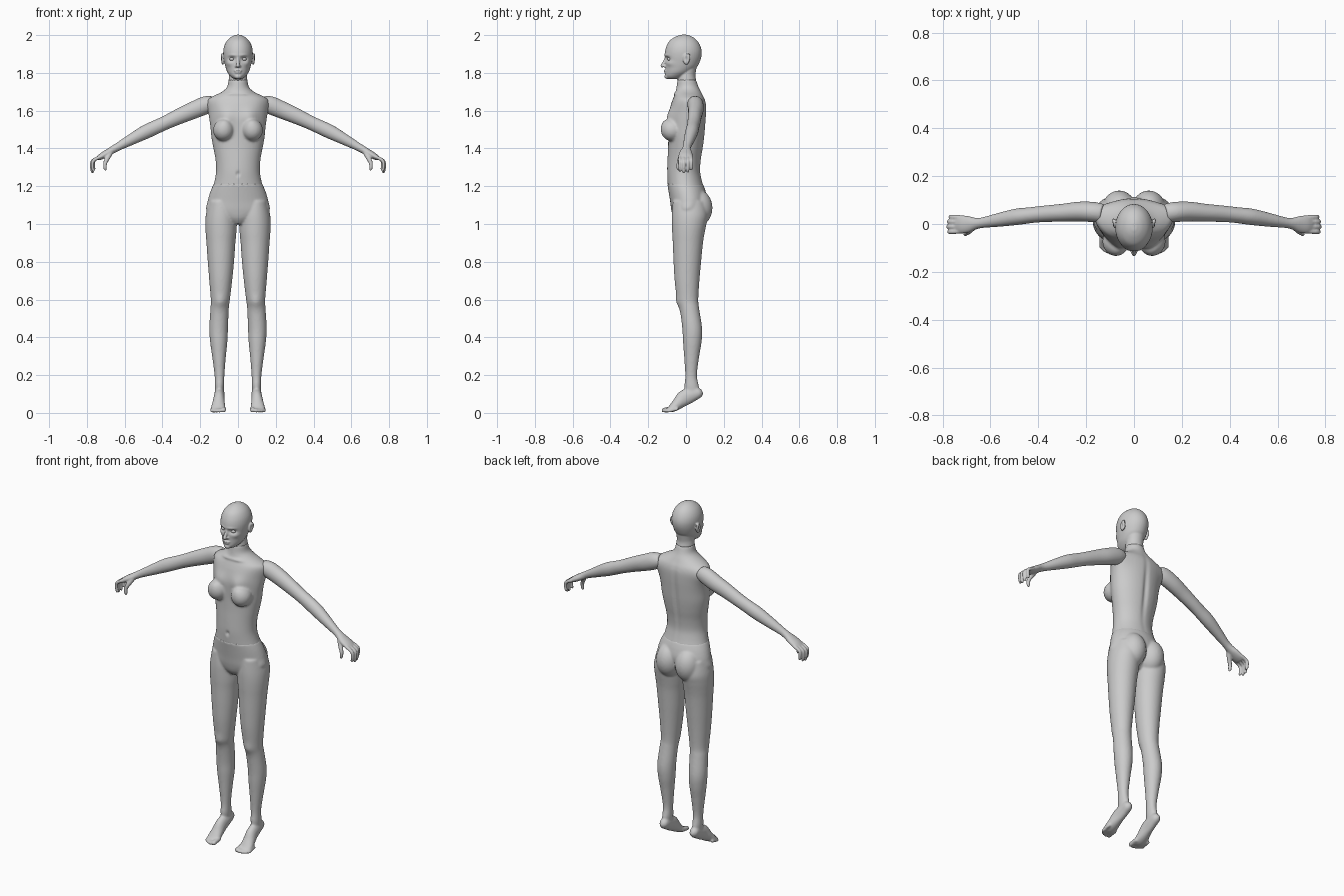
import bpy, bmesh, math
from mathutils import Vector, Matrix

X, Y, Z = Vector((1, 0, 0)), Vector((0, 1, 0)), Vector((0, 0, 1))


def spline(pts, k):
    """Catmull-Rom through rows of numbers."""
    out = []
    for i in range(len(pts) - 1):
        a, b, c, d = (pts[max(i - 1, 0)], pts[i], pts[i + 1], pts[min(i + 2, len(pts) - 1)])
        for j in range(k):
            t = j / k
            out.append([0.5 * (2 * q + (r - p) * t + (2 * p - 5 * q + 4 * r - s) * t * t
                               + (3 * q - p - 3 * r + s) * t ** 3) for p, q, r, s in zip(a, b, c, d)])
    return out + [list(pts[-1])]


def tube(bm, pts, side, axis=None, n=40, k=5):
    """Loft ellipses; pts are (x, y, z, radius along side, other radius)."""
    rows = spline(pts, k)
    rings = []
    for i, r in enumerate(rows):
        t = axis or (Vector(rows[min(i + 1, len(rows) - 1)][:3]) - Vector(rows[max(i - 1, 0)][:3])).normalized()
        u = (side - t * side.dot(t)).normalized()
        v = t.cross(u)
        rings.append([bm.verts.new(Vector(r[:3]) + u * r[3] * math.cos(a) + v * r[4] * math.sin(a))
                      for a in (2 * math.pi * j / n for j in range(n))])
    for a, b in zip(rings, rings[1:]):
        for j in range(n):
            bm.faces.new((a[j], a[(j + 1) % n], b[(j + 1) % n], b[j]))
    bm.faces.new(rings[0])
    bm.faces.new(rings[-1])


def stack(bm, rows):
    """Horizontal slices (z, x0, x1, y0, y1)."""
    tube(bm, [((a + b) / 2, (c + d) / 2, z, (b - a) / 2, (d - c) / 2) for z, a, b, c, d in rows], X, Z)


def centred(bm, rows):
    """Horizontal slices (z, half width, y0, y1)."""
    stack(bm, [(z, -w, w, c, d) for z, w, c, d in rows])


def ball(bm, c, r):
    bmesh.ops.create_uvsphere(bm, u_segments=32, v_segments=20, radius=1,
                              matrix=Matrix.Translation(c) @ Matrix.Diagonal((*r, 1)))


def mirror(bm):
    dup = bmesh.ops.duplicate(bm, geom=bm.verts[:] + bm.edges[:] + bm.faces[:])["geom"]
    for v in dup:
        if isinstance(v, bmesh.types.BMVert):
            v.co.x *= -1


def fuse(name, bm, voxel, smooth):
    """Blend overlapping pieces into one smooth skin."""
    bmesh.ops.recalc_face_normals(bm, faces=bm.faces[:])
    me = bpy.data.meshes.new(name)
    bm.to_mesh(me)
    bm.free()
    ob = bpy.data.objects.new(name, me)
    bpy.context.collection.objects.link(ob)
    if voxel:
        m = ob.modifiers.new("skin", 'REMESH')
        m.mode, m.voxel_size = 'VOXEL', voxel
        s = ob.modifiers.new("soften", 'SMOOTH')
        s.factor, s.iterations = 0.5, smooth
        dg = bpy.context.evaluated_depsgraph_get()
        new = bpy.data.meshes.new_from_object(ob.evaluated_get(dg))
        ob.modifiers.clear()
        ob.data = new
    ob.data.shade_smooth()
    return ob


def bump(ob, c, r, move):
    """Soft push around c, on both sides when c is off centre."""
    for s in ((1, -1) if c[0] else (1,)):
        mv = Vector((move[0] * s, move[1], move[2]))
        for v in ob.data.vertices:
            d = ((v.co.x - c[0] * s) / r[0]) ** 2 + ((v.co.y - c[1]) / r[1]) ** 2 + ((v.co.z - c[2]) / r[2]) ** 2
            if d < 7:
                v.co += mv * math.exp(-d)


# Torso with breasts
bm = bmesh.new()
ball(bm, (0.076, -0.073, 1.497), (0.056, 0.060, 0.058))
mirror(bm)
centred(bm, [(1.195, .134, -.096, .095), (1.23, .124, -.098, .085), (1.28, .116, -.1, .076),
             (1.34, .119, -.098, .08), (1.40, .130, -.095, .09), (1.46, .141, -.094, .098),
             (1.52, .147, -.094, .103), (1.58, .156, -.09, .107), (1.63, .166, -.08, .107),
             (1.66, .158, -.07, .1), (1.68, .125, -.062, .09), (1.70, .085, -.056, .08),
             (1.725, .058, -.05, .067), (1.765, .05, -.045, .053)])
torso = fuse("torso", bm, 0.007, 5)
bump(torso, (.065, -.09, 1.565), (.045, .06, .045), (0, -.016, 0))
bump(torso, (.17, .03, 1.62), (.05, .12, .06), (0, .02, 0))
bump(torso, (0, -.1, 1.265), (.008, .03, .012), (0, .01, 0))
bump(torso, (0, .1, 1.45), (.014, .04, .17), (0, -.009, 0))
bump(torso, (.04, -.055, 1.69), (.04, .03, .008), (0, -.006, 0))

# Hips, legs, feet and toes
bm = bmesh.new()
stack(bm, [(1.12, .03, .155, -.07, .10), (1.05, .008, .170, -.075, .115), (1.0, .007, .173, -.075, .108),
           (.95, .009, .171, -.073, .098), (.9, .014, .167, -.07, .09), (.8, .021, .160, -.066, .08),
           (.7, .031, .152, -.06, .071), (.6, .043, .144, -.047, .065), (.55, .049, .146, -.033, .07),
           (.45, .053, .152, -.02, .085), (.38, .056, .148, -.016, .083), (.3, .064, .137, -.01, .07),
           (.2, .072, .124, -.004, .058), (.14, .073, .123, -.008, .068), (.09, .078, .12, 0, .07)])
tube(bm, [(.098, .086, .115, .01, .012), (.098, .07, .108, .024, .028), (.098, .035, .098, .027, .038),
          (.100, -.01, .078, .029, .042), (.103, -.045, .047, .034, .031), (.105, -.075, .024, .038, .021),
          (.105, -.1, .013, .032, .010)], X)
for x, y, r in ((.076, -.126, .013), (.096, -.128, .010), (.112, -.122, .0095), (.126, -.113, .009), (.138, -.101, .0085)):
    tube(bm, [(x, y + .06, .022, r, r), (x, y + .02, r + .004, r, r),
              (x, y + .006, r + .001, r, r), (x, y - .002, r, r * .5, r * .5)], X, n=16)
ball(bm, (.062, .06, 1.085), (.072, .08, .098))
mirror(bm)
centred(bm, [(1.212, .129, -.099, .09), (1.17, .147, -.092, .105), (1.12, .161, -.084, .113),
             (1.07, .166, -.077, .095), (1.03, .11, -.066, .075), (1.0, .045, -.045, .05)])
legs = fuse("hips_and_legs", bm, 0.006, 5)
bump(legs, (.095, -.04, .585), (.03, .04, .035), (0, -.007, 0))

# Arms, hands and fingers
bm = bmesh.new()
tube(bm, [(.13, .045, 1.642, .038, .036), (.17, .05, 1.63, .042, .047), (.23, .052, 1.605, .041, .046),
          (.30, .047, 1.575, .037, .042), (.38, .042, 1.538, .034, .037), (.43, .037, 1.515, .033, .037),
          (.49, .03, 1.487, .034, .037), (.56, .018, 1.45, .029, .03), (.63, .006, 1.412, .022, .022),
          (.66, .002, 1.395, .024, .02), (.69, -.001, 1.377, .034, .019), (.72, -.002, 1.36, .038, .017),
          (.742, -.002, 1.347, .033, .012)], Y)
for y, f in ((-.031, .95), (-.011, 1.05), (.009, 1.0), (.028, .85)):
    tube(bm, [(.725, y, 1.357, .0095, .0095), (.725 + .042 * f, y * 1.05, 1.357 - .022 * f, .0095, .0095),
              (.725 + .048 * f, y * 1.05, 1.357 - .052 * f, .0088, .0088),
              (.725 + .043 * f, y * 1.02, 1.357 - .078 * f, .0075, .0075),
              (.725 + .040 * f, y, 1.357 - .084 * f, .003, .003)], Y, n=16)
tube(bm, [(.672, -.012, 1.382, .015, .013), (.69, -.03, 1.35, .0125, .013), (.703, -.039, 1.322, .0105, .0105),
          (.703, -.041, 1.294, .009, .009), (.699, -.04, 1.283, .004, .004)], Y, n=16)
mirror(bm)
fuse("arms", bm, 0.0045, 3)

# Head, neck, nose, lips and ears
bm = bmesh.new()
ball(bm, (.081, .002, 1.872), (.009, .018, .029))
ball(bm, (.085, .010, 1.882), (.007, .014, .022))
ball(bm, (.009, -.112, 1.835), (.007, .010, .006))
mirror(bm)
centred(bm, [(2.002, .01, -.027, .005), (1.992, .034, -.055, .032), (1.972, .057, -.085, .058),
             (1.945, .072, -.102, .075), (1.915, .078, -.111, .083), (1.885, .077, -.113, .081),
             (1.855, .072, -.110, .071), (1.83, .066, -.109, .057), (1.805, .057, -.109, .03),
             (1.785, .043, -.109, 0), (1.772, .028, -.1, -.03), (1.767, .012, -.085, -.05)])
centred(bm, [(1.76, .05, -.045, .054), (1.78, .048, -.042, .05), (1.80, .047, -.04, .051), (1.85, .05, -.03, .06)])
tube(bm, [(0, -.103, 1.89, .006, .008), (0, -.11, 1.868, .007, .009), (0, -.119, 1.848, .009, .010),
          (0, -.125, 1.837, .010, .010), (0, -.124, 1.829, .005, .006)], X, n=20)
ball(bm, (0, -.107, 1.812), (.021, .010, .006))
ball(bm, (0, -.106, 1.802), (.018, .010, .006))
ball(bm, (0, -.097, 1.781), (.02, .017, .014))
head = fuse("head", bm, 0.004, 2)
bump(head, (.031, -.1, 1.874), (.02, .03, .013), (0, .014, 0))
bump(head, (.03, -.105, 1.893), (.022, .03, .007), (0, -.004, 0))
bump(head, (.048, -.085, 1.85), (.02, .03, .015), (.003, -.004, 0))
bump(head, (.092, 0, 1.875), (.006, .009, .014), (-.007, 0, 0))

# Eyes
bm = bmesh.new()
ball(bm, (.031, -.087, 1.873), (.014, .0125, .0095))
mirror(bm)
fuse("eyes", bm, 0, 0)
